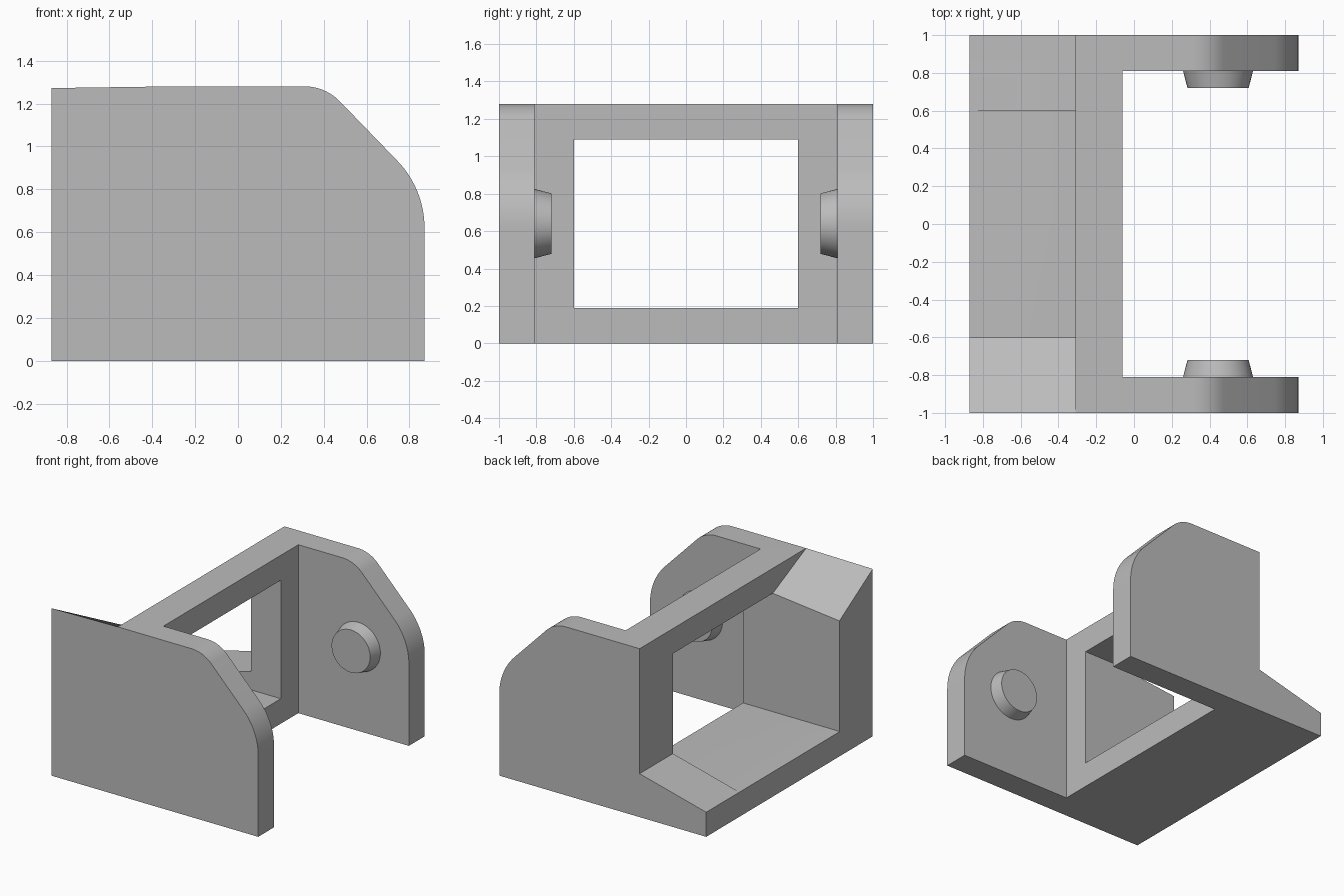
import bpy
import bmesh
import math
from mathutils import Matrix

if "Cube" in bpy.data.objects:
    bpy.data.objects.remove(bpy.data.objects["Cube"], do_unlink=True)

grey = bpy.data.materials.new("plain grey")
grey.use_nodes = True
grey.diffuse_color = (0.5, 0.5, 0.5, 1)
grey.node_tree.nodes["Principled BSDF"].inputs["Base Color"].default_value = (0.5, 0.5, 0.5, 1)


def make_object(name, bm):
    bmesh.ops.recalc_face_normals(bm, faces=bm.faces[:])
    mesh = bpy.data.meshes.new(name)
    bm.to_mesh(mesh)
    bm.free()
    mesh.materials.append(grey)
    obj = bpy.data.objects.new(name, mesh)
    bpy.context.scene.collection.objects.link(obj)
    return obj


def loft(name, front, back):
    """Solid between two matching outlines."""
    bm = bmesh.new()
    a = [bm.verts.new(p) for p in front]
    b = [bm.verts.new(p) for p in back]
    bm.faces.new(a)
    bm.faces.new(b)
    n = len(a)
    for i in range(n):
        j = (i + 1) % n
        bm.faces.new((a[i], a[j], b[j], b[i]))
    return make_object(name, bm)


def prism(name, outline, y0, y1):
    return loft(name, [(x, y0, z) for x, z in outline], [(x, y1, z) for x, z in outline])


def box(name, x, y, z):
    outline = [(x[0], z[0]), (x[1], z[0]), (x[1], z[1]), (x[0], z[1])]
    return prism(name, outline, *y)


def arc(cx, cz, r, start, end, steps=12):
    angles = [math.radians(start + (end - start) * i / steps) for i in range(steps + 1)]
    return [(cx + r * math.cos(t), cz + r * math.sin(t)) for t in angles]


def smooth(obj):
    obj.data.shade_smooth()
    obj.data.set_sharp_from_angle(angle=math.radians(20))


BACK, WALL, FRONT, TOP = -0.87, -0.31, 0.87, 1.28
FLOOR, HALF_WINDOW, HALF_GAP = 0.19, 0.6, 0.81

# Bracket body: side silhouette with rounded chamfer and rear ramp
outline = [(BACK, 0), (FRONT, 0)]
outline += arc(FRONT - 0.45, 0.62, 0.45, 0, 45)
outline += arc(0.31, TOP - 0.23, 0.23, 45, 90)
outline += [(WALL, TOP), (WALL, 0.33), (BACK, 0.187)]
body = prism("bracket_body", outline, -1, 1)

# Rear guard wall with inward sloping top
guard = loft("rear_guard_wall",
             [(x, y, 0) for x, y in ((BACK, -1), (WALL, -1), (WALL, -HALF_WINDOW), (BACK, -HALF_WINDOW))],
             [(BACK, -1, 1.272), (WALL, -1, TOP), (WALL, -HALF_WINDOW, 1.09), (BACK, -HALF_WINDOW, 1.03)])

# Gap between the side plates, and window with tray floor
gap = box("gap_cutter", (-0.06, 2), (-HALF_GAP, HALF_GAP), (-1, 2))
window = box("window_cutter", (-2, 0.2), (-HALF_WINDOW, HALF_WINDOW), (FLOOR, 1.09))

for helper, operation in ((gap, "DIFFERENCE"), (window, "DIFFERENCE"), (guard, "UNION")):
    mod = body.modifiers.new(helper.name, "BOOLEAN")
    mod.operation = operation
    mod.solver = "EXACT"
    mod.object = helper

bpy.context.view_layer.update()
depsgraph = bpy.context.evaluated_depsgraph_get()
result = bpy.data.meshes.new_from_object(body.evaluated_get(depsgraph))
body.modifiers.clear()
body.data = result
for helper in (gap, window, guard):
    bpy.data.objects.remove(helper, do_unlink=True)
smooth(body)

# Tapered pivot pegs facing each other
for name, side in (("front_peg", -1), ("back_peg", 1)):
    bm = bmesh.new()
    bmesh.ops.create_cone(bm, cap_ends=True, segments=64, radius1=0.185, radius2=0.162, depth=0.09)
    turn = Matrix.Rotation(math.radians(90 * side), 4, "X")
    bm.transform(Matrix.Translation((0.445, side * (HALF_GAP - 0.045), 0.64)) @ turn)
    smooth(make_object(name, bm))
